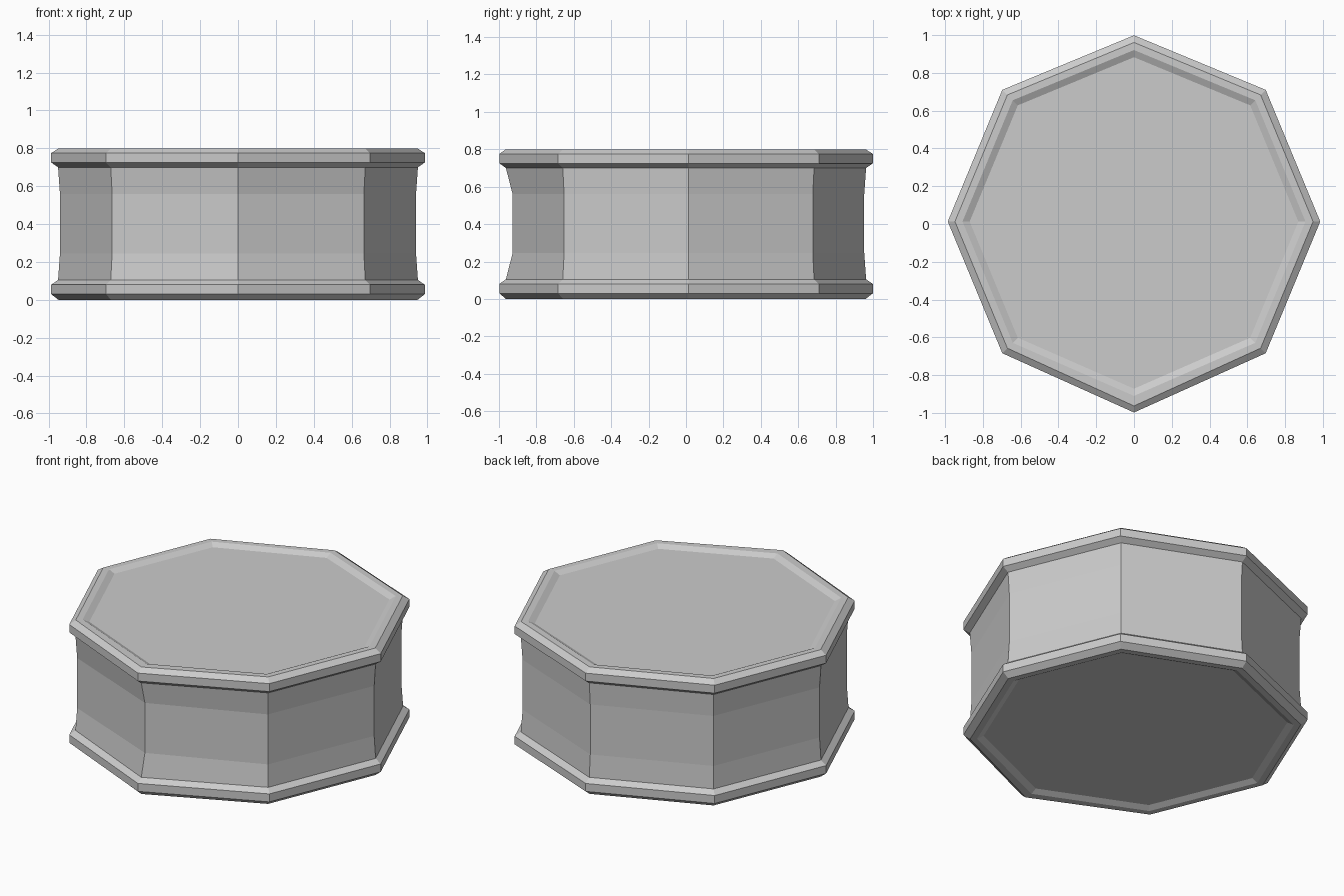
import bpy
import bmesh
from math import sin, cos, pi

cube = bpy.data.objects.get("Cube")
if cube:
    bpy.data.objects.remove(cube, do_unlink=True)

SIDES = 8
CENTRE_Y = 0.013

grey = bpy.data.materials.new("stone_grey")
grey.use_nodes = True
colour = (0.6, 0.6, 0.6, 1)
grey.diffuse_color = colour
grey.node_tree.nodes["Principled BSDF"].inputs["Base Color"].default_value = colour

# Outline from the lower recess up to the upper recess:
# radius, height, forward push of the front corner
profile = [
    (0.870, 0.018, 0.015),   # recessed base panel
    (0.908, 0.000, 0.015),   # lip
    (0.948, 0.000, 0.028),
    (0.986, 0.030, 0.025),   # lower rim
    (0.986, 0.080, 0.025),
    (0.950, 0.105, 0.026),
    (0.940, 0.245, 0.000),   # waist
    (0.940, 0.560, 0.000),
    (0.950, 0.700, 0.026),
    (0.986, 0.725, 0.025),   # upper rim
    (0.986, 0.775, 0.025),
    (0.948, 0.800, 0.028),
    (0.908, 0.800, 0.015),   # lip
    (0.870, 0.782, 0.015),   # recessed top panel
]


def ring(bm, radius, z, push):
    """Octagonal loop whose front corner is pulled slightly forward."""
    verts = []
    for i in range(SIDES):
        a = 2 * pi * i / SIDES - pi / 2
        y = CENTRE_Y + radius * sin(a) - (push if i == 0 else 0)
        verts.append(bm.verts.new((radius * cos(a), y, z)))
    return verts


# Waisted octagonal drum with rims and recessed panels
bm = bmesh.new()
rings = [ring(bm, *p) for p in profile]
for low, high in zip(rings, rings[1:]):
    for i in range(SIDES):
        j = (i + 1) % SIDES
        bm.faces.new((low[i], low[j], high[j], high[i]))
bm.faces.new(list(reversed(rings[0])))
bm.faces.new(rings[-1])
bmesh.ops.recalc_face_normals(bm, faces=bm.faces[:])

mesh = bpy.data.meshes.new("octagonal_drum")
bm.to_mesh(mesh)
bm.free()
mesh.materials.append(grey)
drum = bpy.data.objects.new("octagonal_drum", mesh)
bpy.context.collection.objects.link(drum)
